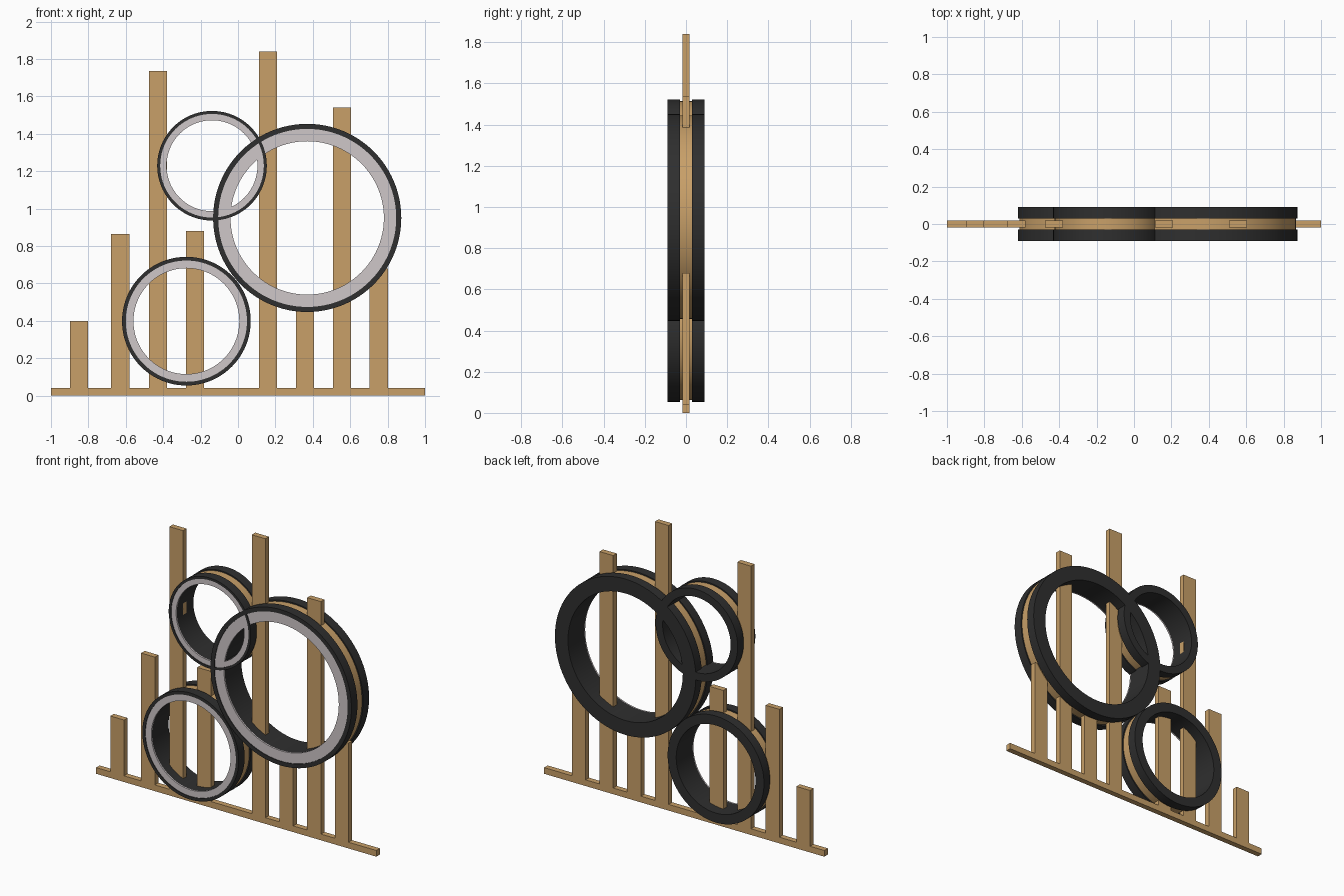
import bpy, bmesh
from math import sin, cos, pi, radians

if "Cube" in bpy.data.objects:
    bpy.data.objects.remove(bpy.data.objects["Cube"])


def material(name, rgb):
    m = bpy.data.materials.new(name)
    m.diffuse_color = (*rgb, 1)
    m.use_nodes = True
    m.node_tree.nodes["Principled BSDF"].inputs["Base Color"].default_value = m.diffuse_color
    return m


WOOD = material("wood", (0.58, 0.35, 0.14))
DARK = material("dark_metal", (0.028, 0.028, 0.028))
PALE = material("pale_diffuser", (0.62, 0.57, 0.58))


def finish(bm, name, mat, smooth=False):
    bmesh.ops.recalc_face_normals(bm, faces=bm.faces)
    me = bpy.data.meshes.new(name)
    bm.to_mesh(me)
    bm.free()
    me.materials.append(mat)
    ob = bpy.data.objects.new(name, me)
    bpy.context.collection.objects.link(ob)
    if smooth:
        bpy.ops.object.select_all(action='DESELECT')
        ob.select_set(True)
        bpy.context.view_layer.objects.active = ob
        bpy.ops.object.shade_smooth_by_angle(angle=radians(30))
    return ob


def box(name, x0, x1, z0, z1, half_y, mat):
    bm = bmesh.new()
    bmesh.ops.create_cube(bm, size=1)
    for v in bm.verts:
        v.co.x = (x0 + x1) / 2 + v.co.x * (x1 - x0)
        v.co.y *= 2 * half_y
        v.co.z = (z0 + z1) / 2 + v.co.z * (z1 - z0)
    return finish(bm, name, mat)


def lathe(name, profile, cx, cz, mat, n=96):
    """Spin a closed (radius, y) profile around a y axis through (cx, cz)."""
    bm = bmesh.new()
    rows = []
    for i in range(n):
        a = 2 * pi * i / n
        rows.append([bm.verts.new((cx + r * cos(a), y, cz + r * sin(a)))
                     for r, y in profile])
    k = len(profile)
    for i in range(n):
        p, q = rows[i], rows[(i + 1) % n]
        for j in range(k):
            bm.faces.new((p[j], p[(j + 1) % k], q[(j + 1) % k], q[j]))
    return finish(bm, name, mat, smooth=True)


# base rail and upright slats
T = 0.018
box("base_rail", -1, 1, 0, 0.04, T, WOOD)
slats = [(-0.85, 0.40), (-0.63, 0.865), (-0.428, 1.735), (-0.23, 0.88),
         (0.16, 1.84), (0.358, 0.50), (0.556, 1.54), (0.753, 0.68)]
for i, (x, top) in enumerate(slats):
    box(f"slat_{i + 1}", x - 0.049, x + 0.049, 0.04, top, T, WOOD)

# rings: grooved dark casing, wooden inlay in the groove, pale front face
W, G, IN = 0.09, 0.029, 0.008
rings = [("large", 0.37, 0.95, 0.503, 0.476, 0.41),
         ("small", -0.139, 1.229, 0.293, 0.277, 0.243),
         ("lower", -0.276, 0.398, 0.344, 0.324, 0.283)]
for name, cx, cz, R, rim, r in rings:
    g = R - 0.02
    lathe(name + "_ring_casing",
          [(rim, -W), (R, -W), (R, -G), (g, -G), (g, G), (R, G), (R, W),
           (r, W), (r, -W + 0.012), (rim, -W + 0.012)], cx, cz, DARK)
    lathe(name + "_ring_inlay",
          [(g, -G), (R - IN, -G), (R - IN, G), (g, G)], cx, cz, WOOD)
    lathe(name + "_ring_diffuser",
          [(r, -W + 0.004), (rim, -W + 0.004), (rim, -W + 0.012),
           (r, -W + 0.012)], cx, cz, PALE)
